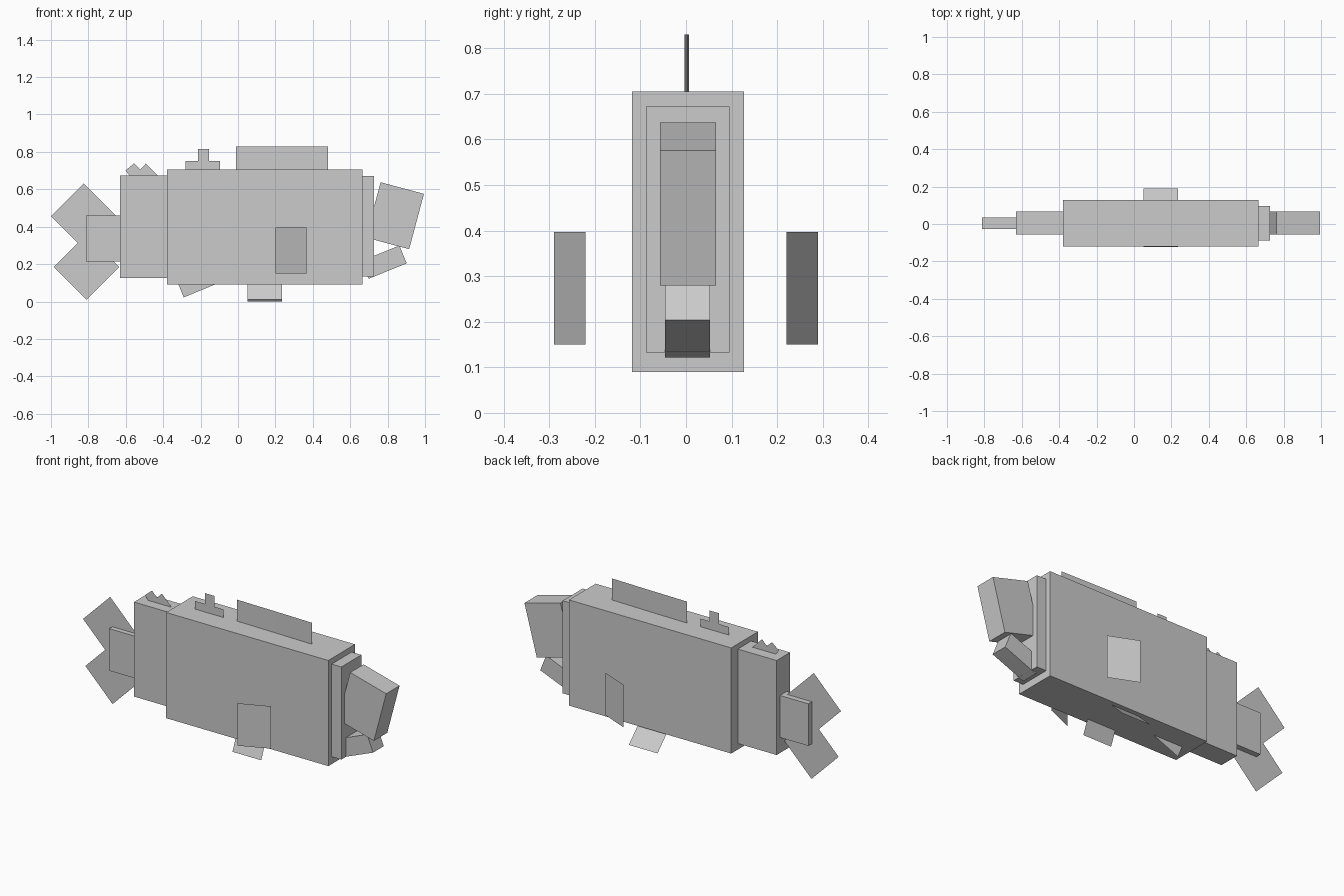
import bpy, bmesh, math

if "Cube" in bpy.data.objects:
    bpy.data.objects.remove(bpy.data.objects["Cube"])

grey = bpy.data.materials.new("grey")
grey.diffuse_color = (0.6, 0.6, 0.6, 1)
grey.use_nodes = True
grey.node_tree.nodes["Principled BSDF"].inputs["Base Color"].default_value = grey.diffuse_color


def make(name, verts, faces):
    mesh = bpy.data.meshes.new(name)
    mesh.from_pydata(verts, [], faces)
    mesh.materials.append(grey)
    obj = bpy.data.objects.new(name, mesh)
    bpy.context.collection.objects.link(obj)
    return obj


def sheet(name, profile, y=0.003):
    """Flat fin in the x-z plane."""
    return make(name, [(x, y, z) for x, z in profile], [range(len(profile))])


def slab(name, profile, y0, y1):
    """Side profile (x, z) extruded across the width."""
    obj = sheet(name, profile, y0)
    bm = bmesh.new()
    bm.from_mesh(obj.data)
    out = bmesh.ops.extrude_face_region(bm, geom=bm.faces[:])
    for v in out["geom"]:
        if isinstance(v, bmesh.types.BMVert):
            v.co.y = y1
    bmesh.ops.recalc_face_normals(bm, faces=bm.faces)
    bm.to_mesh(obj.data)
    bm.free()
    return obj


def rect(x0, x1, z0, z1):
    return [(x0, z0), (x1, z0), (x1, z1), (x0, z1)]


def tilted(corner, length, height, angle):
    """Rectangle starting at a corner, turned by an angle in degrees."""
    c, s = math.cos(math.radians(angle)), math.sin(math.radians(angle))
    x, z = corner
    return [(x + u * c - v * s, z + u * s + v * c)
            for u, v in ((0, 0), (length, 0), (length, height), (0, height))]


# Body blocks
slab("body", rect(-0.38, 0.665, 0.09, 0.705), -0.119, 0.127)
slab("rear_body", rect(-0.63, -0.38, 0.125, 0.675), -0.057, 0.066)
slab("tail_base", rect(-0.812, -0.63, 0.215, 0.46), -0.026, 0.035)
slab("head_collar", rect(0.665, 0.727, 0.133, 0.672), -0.088, 0.096)

# Upper and lower jaw
slab("upper_jaw", tilted((0.915, 0.28), -0.24, 0.306, -15), -0.057, 0.066)
slab("lower_jaw", tilted((0.902, 0.204), -0.22, 0.103, 22), -0.046, 0.053)

# Tail fins, two turned squares
sheet("upper_tail_fin", tilted((-0.825, 0.28), 0.2475, 0.2475, 45))
sheet("lower_tail_fin", tilted((-0.81, 0.01), 0.2475, 0.2475, 45))

# Fins along the back and belly
make("back_fin",
     [(-0.01, 0.007, 0.705), (0.235, 0.003, 0.705), (0.48, -0.003, 0.705),
      (-0.01, 0.007, 0.83), (0.235, 0.003, 0.83), (0.48, -0.003, 0.83)],
     [(0, 1, 4, 3), (1, 2, 5, 4)])
sheet("stepped_fin", [(-0.28, 0.705), (-0.095, 0.705), (-0.095, 0.752), (-0.155, 0.752),
                      (-0.155, 0.815), (-0.215, 0.815), (-0.215, 0.752), (-0.28, 0.752)])
sheet("notched_fin", [(-0.58, 0.675), (-0.43, 0.675), (-0.492, 0.738), (-0.523, 0.706),
                      (-0.556, 0.738), (-0.602, 0.7)])
sheet("belly_fin", tilted((-0.29, 0.022), 0.185, 0.09, 22.5))

# Side fins, set away from the body
for side, label in ((-1, "front"), (1, "back")):
    make(label + "_side_fin",
         [(0.2, side * 0.29, 0.15), (0.365, side * 0.22, 0.15),
          (0.365, side * 0.22, 0.397), (0.2, side * 0.29, 0.397)], [(0, 1, 2, 3)])

# Lower fins, leaning out from the belly
for label, y, z, lean in (("front", -0.122, 0.01, 22.5), ("back", 0.19, 0.0, -45)):
    a = math.radians(lean)
    top_y, top_z = y + 0.15 * math.sin(a), z + 0.15 * math.cos(a)
    make(label + "_lower_fin",
         [(0.05, y, z), (0.235, y, z), (0.235, top_y, top_z), (0.05, top_y, top_z)],
         [(0, 1, 2, 3)])
